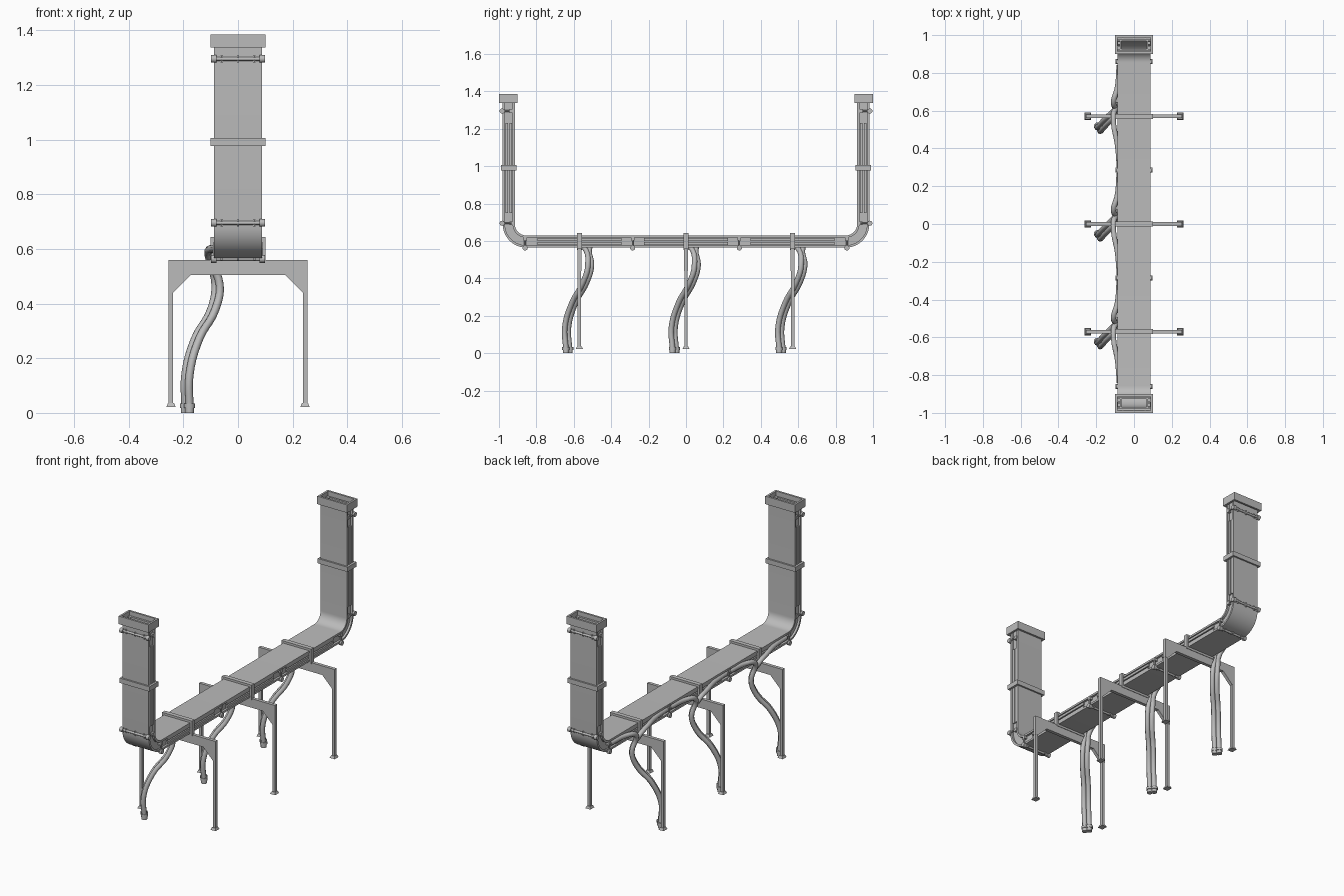
import bpy, bmesh, math
from mathutils import Vector

cube = bpy.data.objects.get("Cube")
if cube:
    bpy.data.objects.remove(cube)

mat = bpy.data.materials.new("grey metal")
mat.use_nodes = True
GREY = (0.5, 0.5, 0.5, 1)
mat.diffuse_color = GREY
mat.node_tree.nodes["Principled BSDF"].inputs["Base Color"].default_value = GREY


def finish(name, bm, smooth=False):
    bmesh.ops.recalc_face_normals(bm, faces=bm.faces)
    me = bpy.data.meshes.new(name)
    bm.to_mesh(me)
    bm.free()
    me.materials.append(mat)
    ob = bpy.data.objects.new(name, me)
    bpy.context.collection.objects.link(ob)
    if smooth:
        bpy.ops.object.select_all(action='DESELECT')
        ob.select_set(True)
        bpy.context.view_layer.objects.active = ob
        bpy.ops.object.shade_smooth_by_angle(angle=math.radians(40))
    return ob


def add_box(bm, lo, hi):
    lo, hi = Vector(lo), Vector(hi)
    vs = bmesh.ops.create_cube(bm, size=1)["verts"]
    for v in vs:
        v.co = (lo + hi) / 2 + v.co * (hi - lo)
    return vs


def add_rod(bm, a, b, r, sides=10, r2=None):
    a, b = Vector(a), Vector(b)
    vs = bmesh.ops.create_cone(bm, segments=sides, radius1=r, radius2=r2 or r,
                               depth=(b - a).length, cap_ends=True)["verts"]
    rot = (b - a).to_track_quat('Z', 'Y')
    for v in vs:
        v.co = rot @ v.co + (a + b) / 2


def add_frame(bm, lo, hi, wall, axis):
    """Rectangular ring whose opening runs along the given axis."""
    u, w = [i for i in range(3) if i != axis]
    for side in (0, 1):
        for k, inset in ((u, 0), (w, wall)):
            a, b = list(lo), list(hi)
            if side:
                a[k] = hi[k] - wall
            else:
                b[k] = lo[k] + wall
            if inset:
                a[u] += wall
                b[u] -= wall
            add_box(bm, a, b)


# Duct: U-shaped run, offset by radius from the bend centres
BEND_Y, BEND_Z, TOP = 0.855, 0.69, 1.36
R_IN, R_OUT = 0.06, 0.125


def run(r):
    pts = [(-BEND_Y - r, TOP)]
    for i in range(11):
        a = math.pi + i * math.pi / 20
        pts.append((-BEND_Y + r * math.cos(a), BEND_Z + r * math.sin(a)))
    return pts + [(-y, z) for y, z in reversed(pts)]


def strip(name, r0, r1, x0, x1):
    bm = bmesh.new()
    rings = []
    for (ya, za), (yb, zb) in zip(run(r0), run(r1)):
        rings.append([bm.verts.new(c) for c in
                      ((x0, ya, za), (x1, ya, za), (x1, yb, zb), (x0, yb, zb))])
    for a, b in zip(rings, rings[1:]):
        for i in range(4):
            j = (i + 1) % 4
            bm.faces.new((a[i], a[j], b[j], b[i]))
    bm.faces.new(rings[0])
    bm.faces.new(rings[-1])
    finish(name, bm, True)


strip("duct_inner_plate", R_IN, R_IN + 0.012, -0.088, 0.088)
strip("duct_outer_plate", R_OUT - 0.012, R_OUT, -0.088, 0.088)
for s, side in ((1, "left"), (-1, "right")):
    strip("duct_wall_" + side, R_IN + 0.012, R_OUT - 0.012,
          *sorted((s * 0.066, s * 0.075)))

# Side rails in the recess of each straight section
STATIONS = (-0.57, 0, 0.57)
Z_LOW = BEND_Z - R_OUT
bm = bmesh.new()
for s in (-1, 1):
    x0, x1 = sorted((s * 0.074, s * 0.084))
    for off in (0.015, 0.036):
        for y in STATIONS:
            add_box(bm, (x0, y - 0.225, Z_LOW + off), (x1, y + 0.225, Z_LOW + off + 0.014))
        for e in (-1, 1):
            a, b = sorted(e * (BEND_Y + R_OUT - off - t) for t in (0, 0.014))
            add_box(bm, (x0, a, 0.75), (x1, b, 1.23))
finish("side_rails", bm)

# Mouth collars and tower bands
for e, end in ((-1, "front"), (1, "back")):
    bm = bmesh.new()
    a, b = sorted((e * 0.9, e * 1.0))
    add_frame(bm, (-0.1, a, 1.337), (0.1, b, 1.385), 0.012, 2)
    finish(end + "_mouth_collar", bm)
    bm = bmesh.new()
    a, b = sorted((e * 0.905, e * 0.99))
    add_frame(bm, (-0.1, a, 0.977), (0.1, b, 1.006), 0.014, 2)
    finish(end + "_tower_band", bm)


# Joint clamps: thin rod, thick end lugs, bolts and side latches
def clamp(name, y, z, out):
    bm = bmesh.new()
    c, out = Vector((0, y, z)), Vector(out)
    X = Vector((1, 0, 0))
    add_rod(bm, c - X * 0.09, c + X * 0.09, 0.007)
    for s in (-1, 1):
        add_rod(bm, c + X * s * 0.078, c + X * s * 0.098, 0.014)
        p = c + X * s * 0.082 - out * 0.05
        add_box(bm, p - Vector((0.01,) * 3), p + Vector((0.01,) * 3))
        add_rod(bm, c + X * s * 0.088, p + X * s * 0.006, 0.005, 6)
    for bx in (-0.06, 0, 0.06):
        p = c + X * bx
        along = Vector((0, out.z, out.y))
        add_rod(bm, p - along * 0.013, p + along * 0.013, 0.005, 6)
    finish(name, bm, True)


for e in (-1, 1):
    for z in (0.695, 1.295):
        clamp("tower_clamp", e * (BEND_Y + R_OUT + 0.003), z, (0, e, 0))
    for y in (0.285, 0.86):
        clamp("run_clamp", e * y, Z_LOW - 0.002, (0, 0, -1))

# Support frames: strap, crossbeam with gussets, legs and feet
for y in STATIONS:
    bm = bmesh.new()
    add_frame(bm, (-0.1, y - 0.013, 0.552), (0.1, y + 0.013, 0.643), 0.013, 1)
    finish("duct_strap", bm)

    bm = bmesh.new()
    right = [(0.255, 0.56), (0.255, 0.44), (0.237, 0.44), (0.172, 0.505)]
    outline = right + [(-x, z) for x, z in reversed(right)]
    face = bm.faces.new([bm.verts.new((x, y - 0.01, z)) for x, z in outline])
    ext = bmesh.ops.extrude_face_region(bm, geom=[face])["geom"]
    for v in ext:
        if isinstance(v, bmesh.types.BMVert):
            v.co.y += 0.02
    finish("support_crossbeam", bm)

    bm = bmesh.new()
    for s in (-1, 1):
        x0, x1 = sorted((s * 0.237, s * 0.254))
        add_box(bm, (x0, y - 0.009, 0.03), (x1, y + 0.009, 0.445))
        x0, x1 = sorted((s * 0.228, s * 0.262))
        for v in add_box(bm, (x0, y - 0.019, 0.022), (x1, y + 0.019, 0.036)):
            if v.co.z > 0.03:
                v.co.x += 0.006 * (1 if v.co.x < s * 0.245 else -1)
                v.co.y += 0.006 * (1 if v.co.y < y else -1)
    finish("support_legs", bm)


# Paired hoses: rise together, then part along the duct side
def hose(y, s):
    stem = [(-0.185, -0.062, 0.02), (-0.185, -0.068, 0.14), (-0.15, -0.03, 0.27),
            (-0.09, 0.03, 0.38), (-0.075, 0.055, 0.47)]
    pts = [(x - s * 0.008, y + dy + s * 0.01, z) for x, dy, z in stem]
    pts += [(-0.105, y + 0.04 + s * 0.015, 0.565), (-0.108, y + 0.02 + s * 0.06, 0.592),
            (-0.088, y + s * 0.15, 0.6), (-0.078, y + s * 0.27, 0.6)]
    cu = bpy.data.curves.new("hose", 'CURVE')
    cu.dimensions = '3D'
    cu.bevel_depth = 0.0145
    cu.bevel_resolution = 2
    cu.resolution_u = 5
    cu.use_fill_caps = True
    sp = cu.splines.new('BEZIER')
    sp.bezier_points.add(len(pts) - 1)
    for p, co in zip(sp.bezier_points, pts):
        p.co = co
        p.handle_left_type = p.handle_right_type = 'AUTO'
    cu.materials.append(mat)
    bpy.context.collection.objects.link(bpy.data.objects.new("hose", cu))


for y in STATIONS:
    bm = bmesh.new()
    for s in (-1, 1):
        hose(y, s)
        c = Vector((-0.185 - s * 0.008, y - 0.062 + s * 0.01, 0))
        up = Vector((0, 0, 1))
        add_rod(bm, c, c + up * 0.018, 0.016, 12)
        add_rod(bm, c + up * 0.018, c + up * 0.034, 0.02, 12)
    finish("hose_end_fittings", bm, True)
